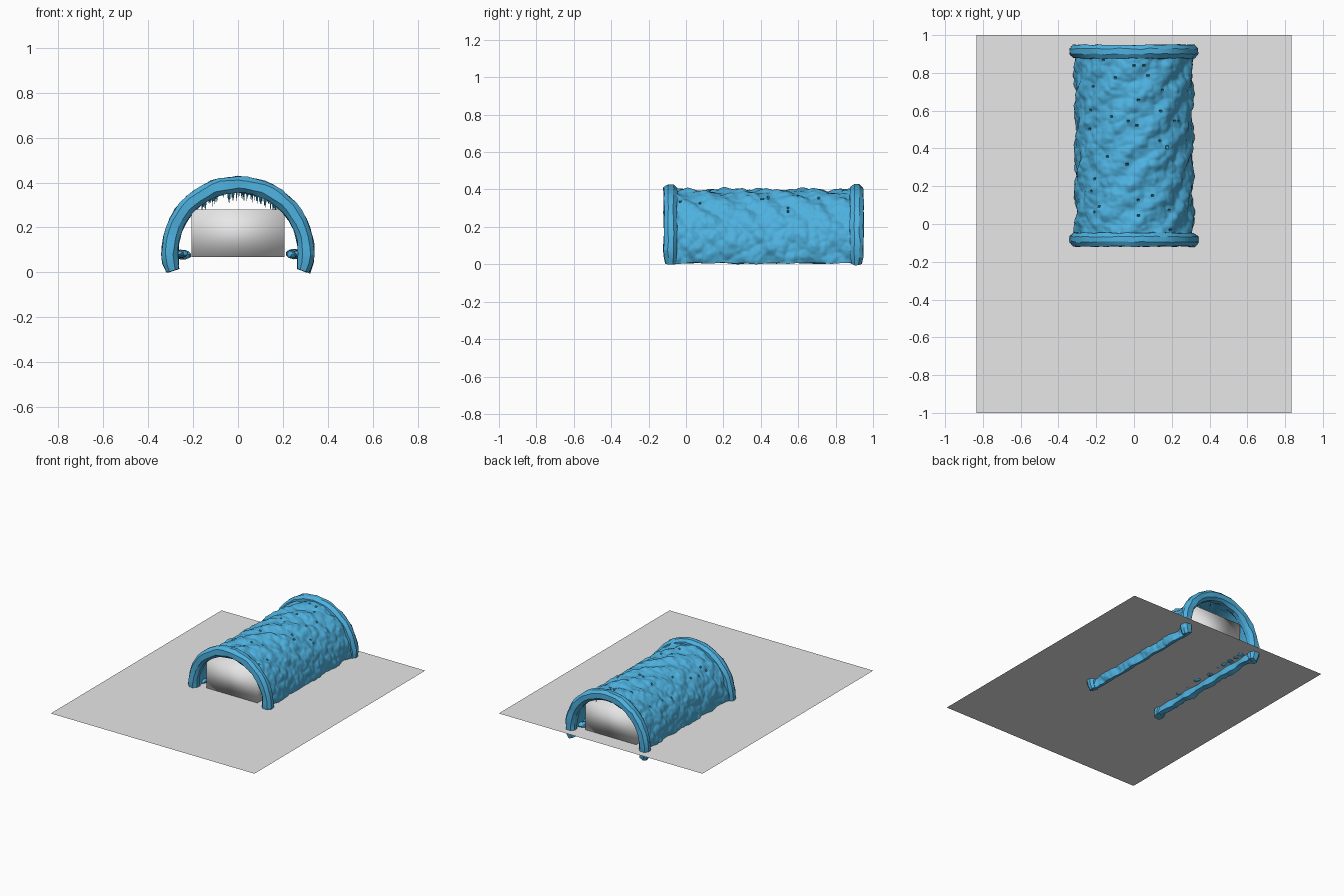
import bpy, bmesh, math, random
from mathutils import Vector, Matrix, noise

if "Cube" in bpy.data.objects:
    bpy.data.objects.remove(bpy.data.objects["Cube"])

random.seed(4)
CZ = 0.088                      # height of the arch centre
A0, A1 = math.radians(-15.5), math.radians(195.5)


def material(name, rgb):
    m = bpy.data.materials.new(name)
    m.diffuse_color = (*rgb, 1)
    m.use_nodes = True
    m.node_tree.nodes["Principled BSDF"].inputs["Base Color"].default_value = m.diffuse_color
    return m


BLUE = material("ice blue", (0.076, 0.44, 0.74))
GREY = material("pale grey", (0.8, 0.8, 0.8))


def finish(bm, name, mat, smooth=None):
    bmesh.ops.recalc_face_normals(bm, faces=bm.faces)
    me = bpy.data.meshes.new(name)
    bm.to_mesh(me)
    bm.free()
    ob = bpy.data.objects.new(name, me)
    bpy.context.collection.objects.link(ob)
    me.materials.append(mat)
    if smooth is not None:
        bpy.ops.object.select_all(action='DESELECT')
        ob.select_set(True)
        bpy.context.view_layer.objects.active = ob
        bpy.ops.object.shade_smooth_by_angle(angle=math.radians(smooth))
    return ob


def arch(a, r, y):
    return Vector((r * math.cos(a), y, CZ + r * math.sin(a)))


def skin(bm, rings):
    """Join closed rings of points into a capped tube."""
    vs = [[bm.verts.new(p) for p in ring] for ring in rings]
    n = len(vs[0])
    for p, q in zip(vs, vs[1:]):
        for i in range(n):
            j = (i + 1) % n
            bm.faces.new((p[i], p[j], q[j], q[i]))
    return vs


# Floor sheet
bm = bmesh.new()
bmesh.ops.create_grid(bm, x_segments=1, y_segments=1, size=1,
                      matrix=Matrix.Translation((0, 0, 0.067)) @ Matrix.Diagonal((0.835, 1, 1, 1)))
finish(bm, "floor_sheet", GREY)

# Inner block, softly shaded across its corners
bm = bmesh.new()
bmesh.ops.create_cube(bm, size=1, matrix=Matrix.Translation((0, 0.405, 0.174))
                      @ Matrix.Diagonal((0.416, 0.95, 0.212, 1)))
finish(bm, "inner_block", GREY, smooth=180)


# Tunnel shell with spiral ridges and rocky lumps
def ridge(a, y):
    warp = 0.5 * noise.noise(Vector((a * 1.5, y * 5, 7)))
    wave = math.sin(2 * math.pi * (y + 0.3 * a) / 0.21 + 2 * warp)
    return 0.007 * wave


def lumps(p):
    d = noise.voronoi(p * 17)[0]
    return 0.018 * (0.45 - d[0]) + 0.004 * noise.noise(p * 40)


NA, NY = 150, 170
rings = []
for k in range(NY + 1):
    y = -0.09 + 1.0 * k / NY
    outer, inner = [], []
    for i in range(NA + 1):
        t = i / NA
        a = A0 + (A1 - A0) * t + 0.025 * noise.noise(Vector((t * 3, y * 9, 3))) * abs(2 * t - 1)
        r = 0.311 + ridge(a, y) + lumps(arch(a, 0.3, y))
        if 0.25 < t < 0.75 and random.random() < 0.0025:
            r -= 0.03           # small pits
        outer.append(arch(a, r, y))
    for i in range(NA, -1, -3):
        a = A0 + (A1 - A0) * i / NA
        r = 0.277 + 0.6 * ridge(a, y) + 0.006 * noise.noise(arch(a, 0.3, y) * 18)
        inner.append(arch(a, r, y))
    rings.append(outer + inner)
bm = bmesh.new()
vs = skin(bm, rings)
bm.faces.new(vs[0])
bm.faces.new(vs[-1])
finish(bm, "tunnel_shell", BLUE, smooth=50)


# Faceted rim at each mouth
def rim(name, yc, seed):
    prof = [(0.037, -0.012), (0.037, 0.016), (0.018, 0.036), (-0.018, 0.036),
            (-0.036, 0.014), (-0.036, -0.016), (-0.016, -0.036), (0.02, -0.035)]
    n = 30
    rings = []
    for i in range(n + 1):
        a = A0 + (A1 - A0) * i / n
        end = 0.8 if i in (0, n) else 1
        ring = []
        for dr, dy in prof:
            p = arch(a, 0.303 + dr * end, yc + dy * end)
            ring.append(p + 0.007 * noise.noise_vector(p * 22 + Vector((seed, 0, 0))))
        rings.append(ring)
    bm = bmesh.new()
    vs = skin(bm, rings)
    bm.faces.new(vs[0])
    bm.faces.new(vs[-1])
    finish(bm, name, BLUE, smooth=20)


rim("front_rim", -0.083, 1)
rim("back_rim", 0.912, 5)

# Icicles hanging from the ceiling
bm = bmesh.new()
for i in range(60):
    a = math.radians(random.uniform(50, 125))
    h = random.uniform(0.03, 0.062)
    p = arch(a, 0.283, random.uniform(-0.02, 0.86))
    m = Matrix.Translation(p - Vector((0, 0, h / 2)))
    bmesh.ops.create_cone(bm, cap_ends=True, segments=6, radius1=0.0, radius2=random.uniform(0.005, 0.01),
                          depth=h, matrix=m)
bmesh.ops.remove_doubles(bm, verts=bm.verts, dist=0.00001)
finish(bm, "ceiling_icicles", BLUE, smooth=40)

# Rubble along both inner walls
bm = bmesh.new()
for side in (-1, 1):
    for i in range(16):
        size = Vector((random.uniform(0.018, 0.032), random.uniform(0.02, 0.035), random.uniform(0.012, 0.02)))
        pos = Vector((side * random.uniform(0.236, 0.27), -0.01 + 0.057 * i, random.uniform(0.074, 0.086)))
        m = Matrix.Translation(pos) @ Matrix.Diagonal((*size, 1))
        made = bmesh.ops.create_icosphere(bm, subdivisions=2, radius=1, matrix=m)
        for v in made["verts"]:
            v.co += 0.006 * noise.noise_vector(v.co * 45)
finish(bm, "wall_rubble", BLUE, smooth=30)
